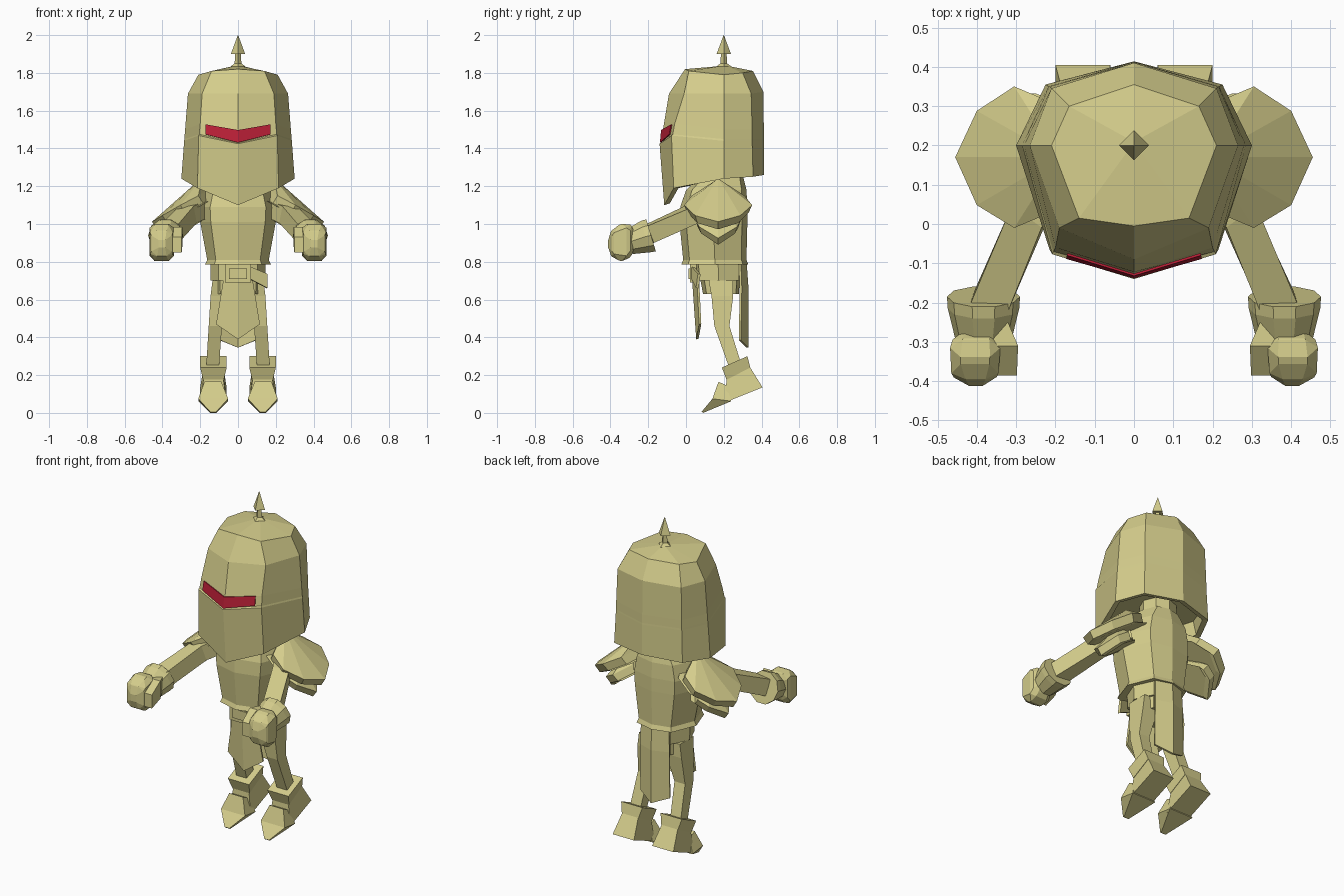
import bpy, bmesh, math
from mathutils import Vector


def material(name, rgb):
    m = bpy.data.materials.new(name)
    m.diffuse_color = (*rgb, 1)
    return m


TAN = material("pale brass", (0.66, 0.61, 0.26))
RED = material("visor red", (0.50, 0.014, 0.038))


def loft(name, rings, mat=TAN, closed=True, thick=0.0):
    """Skin a list of equal-length point rings; open strips may get a thickness."""
    bm = bmesh.new()
    vs = [[bm.verts.new(p) for p in r] for r in rings]
    n = len(rings[0])
    for a, b in zip(vs, vs[1:]):
        for i in range(n if closed else n - 1):
            j = (i + 1) % n
            bm.faces.new((a[i], a[j], b[j], b[i]))
    if closed:
        bm.faces.new(vs[0])
        bm.faces.new(vs[-1])
    bmesh.ops.recalc_face_normals(bm, faces=bm.faces)
    me = bpy.data.meshes.new(name)
    bm.to_mesh(me)
    bm.free()
    ob = bpy.data.objects.new(name, me)
    bpy.context.collection.objects.link(ob)
    me.materials.append(mat)
    if thick:
        mod = ob.modifiers.new("thickness", 'SOLIDIFY')
        mod.thickness = thick
        mod.offset = 0
    return ob


def sym(half):
    """Full ring from its x >= 0 half, listed front centre to back centre."""
    return half + [(-x, y, z) for x, y, z in reversed(half[1:-1])]


def quad(s, x0, x1, a, b):
    """Four-point section between two (y, z) points; s mirrors it."""
    return [(s * x0, *a), (s * x1, *a), (s * x1, *b), (s * x0, *b)]


def circle(c, r, axis, n, spin=0.0):
    c, axis = Vector(c), Vector(axis).normalized()
    u = Vector((0, 0, 1)).cross(axis) if abs(axis.z) < 0.9 else Vector((1, 0, 0))
    u.normalize()
    w = axis.cross(u)
    return [c + u * r * math.cos(spin + t * math.tau / n) + w * r * math.sin(spin + t * math.tau / n)
            for t in range(n)]


def box(name, x0, x1, y0, y1, z0, z1):
    return loft(name, [quad(1, x0, x1, (y0, z), (y1, z)) for z in (z0, z1)])


def strip(name, rows, mat=TAN, thick=0.012):
    """V-folded panel: each row is centre (y, z), then edge (x, y, z)."""
    return loft(name, [[(-x, ye, ze), (0, yc, zc), (x, ye, ze)]
                       for (yc, zc), (x, ye, ze) in rows], mat, False, thick)


# Helmet: eight-sided shell with jutting lower mask and hollow underside
loft("helmet", [sym(h) for h in [
    [(0, 0.17, 1.835), (0.02, 0.18, 1.835), (0.03, 0.2, 1.835), (0.02, 0.22, 1.835), (0, 0.23, 1.835)],
    [(0, -0.005, 1.82), (0.14, 0.015, 1.81), (0.21, 0.2, 1.79), (0.165, 0.30, 1.80), (0, 0.355, 1.81)],
    [(0, -0.09, 1.69), (0.19, -0.01, 1.69), (0.265, 0.2, 1.69), (0.21, 0.345, 1.69), (0, 0.41, 1.70)],
    [(0, -0.122, 1.50), (0.2, -0.06, 1.53), (0.28, 0.2, 1.5), (0.215, 0.35, 1.5), (0, 0.412, 1.5)],
    [(0, -0.126, 1.43), (0.205, -0.07, 1.475), (0.284, 0.2, 1.45), (0.217, 0.35, 1.45), (0, 0.412, 1.45)],
    [(0, -0.14, 1.425), (0.208, -0.077, 1.468), (0.285, 0.2, 1.44), (0.217, 0.35, 1.44), (0, 0.413, 1.44)],
    [(0, -0.115, 1.10), (0.215, -0.065, 1.19), (0.30, 0.2, 1.24), (0.225, 0.355, 1.25), (0, 0.414, 1.26)],
    [(0, -0.085, 1.11), (0.19, -0.04, 1.19), (0.27, 0.2, 1.245), (0.205, 0.33, 1.255), (0, 0.385, 1.265)],
    [(0, -0.085, 1.32), (0.18, -0.04, 1.32), (0.25, 0.2, 1.32), (0.2, 0.33, 1.32), (0, 0.385, 1.32)],
]])
strip("visor_slit", [((-0.129, 1.497), (0.17, -0.077, 1.527)),
                     ((-0.135, 1.431), (0.172, -0.086, 1.474))], RED, 0.006)

# Helmet spike
loft("spike", [circle((0, 0.2, z), r, (0, 0, 1), 4) for r, z in
               [(0.038, 1.815), (0.038, 1.835), (0.018, 1.85), (0.015, 1.90), (0.038, 1.90), (0.001, 2.0)]])

# Torso with flared hem
def body(hw, y0, y1, z, dz=0.0):
    d = y1 - y0
    return sym([(0, y0, z - dz), (hw * 0.72, y0 + d * 0.1, z), (hw, y0 + d * 0.5, z),
                (hw * 0.65, y0 + d * 0.92, z), (0, y1, z)])


loft("torso", [body(*a) for a in [
    (0.175, -0.025, 0.33, 0.785), (0.163, -0.015, 0.32, 0.81), (0.2, -0.035, 0.325, 1.01),
    (0.205, -0.03, 0.325, 1.09), (0.18, 0.0, 0.32, 1.18), (0.11, 0.08, 0.30, 1.26)]])
loft("neck", [circle((0, 0.2, z), 0.1, (0, 0, 1), 8) for z in (1.2, 1.4)])

# Hips, belt, buckle and strap end
loft("hips", [body(0.13, 0.09, 0.28, 0.63), body(0.135, 0.06, 0.29, 0.79)])
loft("belt", [body(0.145, 0.045, 0.30, 0.70), body(0.145, 0.04, 0.30, 0.80)])
box("buckle", -0.07, 0.07, 0.022, 0.055, 0.69, 0.785)
box("buckle_center", -0.047, 0.047, 0.014, 0.03, 0.71, 0.765)
loft("strap_end", [[(0.06, 0.035, 0.775), (0.155, 0.07, 0.735)],
                   [(0.06, 0.035, 0.71), (0.155, 0.06, 0.66)]], closed=False, thick=0.015)

# Hanging cloths, folded along the middle and pointed at the bottom
strip("front_cloth", [((0.04, 0.75), (0.07, 0.06, 0.75)), ((0.04, 0.68), (0.08, 0.065, 0.68)),
                      ((0.06, 0.39), (0.115, 0.075, 0.47))])
strip("back_cloth", [((0.315, 0.80), (0.09, 0.285, 0.80)), ((0.325, 0.66), (0.095, 0.29, 0.66)),
                     ((0.325, 0.345), (0.095, 0.285, 0.385))])

for s, side in ((1, "left"), (-1, "right")):
    # Legs
    loft(side + "_leg", [quad(s, x0, x1, (y0, z), (y1, z)) for x0, x1, y0, y1, z in [
        (0.03, 0.135, 0.12, 0.25, 0.70), (0.045, 0.145, 0.135, 0.25, 0.62),
        (0.085, 0.155, 0.15, 0.23, 0.46), (0.1, 0.168, 0.225, 0.295, 0.25)]])
    # Boots: cuff, heel block and pointed toe cap
    loft(side + "_boot_cuff", [quad(s, 0.06, 0.2, (0.19, 0.24), (0.325, 0.30)),
                               quad(s, 0.075, 0.185, (0.215, 0.175), (0.34, 0.24))])
    loft(side + "_boot_heel", [quad(s, 0.078, 0.182, (0.215, 0.18), (0.337, 0.245)),
                               quad(s, 0.06, 0.2, (0.205, 0.055), (0.405, 0.135))])
    loft(side + "_boot_toe", [quad(s, 0.088, 0.178, (0.172, 0.165), (0.215, 0.145)),
                              quad(s, 0.052, 0.21, (0.14, 0.075), (0.24, 0.062)),
                              quad(s, 0.115, 0.147, (0.083, 0.006), (0.09, 0.0))])

    # Shoulder pad: fan-shaped dome with a thick rim, plus a smaller one below
    def pad(name, rim, apex, drop):
        top = [(s * x, y, z) for x, y, z in rim]
        tip = [(s * (apex[0] + 0.05 * (x - apex[0])), apex[1] + 0.05 * (y - apex[1]), apex[2])
               for x, y, z in rim]
        low = [(s * (x - 0.025), 0.17 + (y - 0.17) * 0.9, z - drop) for x, y, z in rim]
        inner = [(x - s * 0.03, y, z + 0.01) for x, y, z in low]
        loft(name, [tip, top, low, inner])

    pad(side + "_shoulder_pad",
        [(0.455, 0.17, 1.012), (0.40, 0.288, 1.045), (0.305, 0.35, 1.10), (0.21, 0.31, 1.15),
         (0.16, 0.17, 1.18), (0.21, 0.03, 1.15), (0.305, -0.01, 1.10), (0.40, 0.048, 1.045)],
        (0.19, 0.17, 1.235), 0.04)
    pad(side + "_lower_shoulder_pad",
        [(0.40, 0.17, 0.925), (0.34, 0.27, 0.985), (0.28, 0.29, 1.02), (0.20, 0.17, 1.07),
         (0.28, 0.05, 1.02), (0.34, 0.07, 0.985)],
        (0.27, 0.17, 1.10), 0.035)

    # Arm: square tube bent at the elbow
    loft(side + "_arm", [circle((s * x, y, z), r, (s * dx, dy, dz), 4, math.pi / 4)
                         for x, y, z, r, dx, dy, dz in [
        (0.17, 0.18, 1.09, 0.065, 1, -1, -0.3), (0.265, 0.03, 1.05, 0.066, 0.7, -1, -0.4),
        (0.365, -0.2, 0.945, 0.068, 0.3, -1, -0.4)]])

    # Gauntlet: flared cuff, fist and thumb
    ax = (0, -1, -0.3)
    loft(side + "_gauntlet_cuff", [circle((s * 0.383, y, z), r, ax, 10) for y, z, r in
                                   [(-0.185, 0.94, 0.093), (-0.215, 0.933, 0.091), (-0.30, 0.905, 0.07)]])
    fist = loft(side + "_fist", [quad(s, x0, x1, (y, z0), (y, z1)) for x0, x1, y, z0, z1 in [
        (0.345, 0.455, -0.27, 0.86, 0.98), (0.34, 0.468, -0.315, 0.80, 1.01),
        (0.345, 0.465, -0.38, 0.81, 0.985), (0.36, 0.445, -0.412, 0.85, 0.94)]])
    bev = fist.modifiers.new("rounding", 'BEVEL')
    bev.width = 0.025
    bev.segments = 1
    loft(side + "_thumb", [quad(s, x0, x1, (y, z0), (y, z1)) for x0, x1, y, z0, z1 in [
        (0.325, 0.37, -0.24, 0.91, 0.98), (0.295, 0.37, -0.31, 0.88, 0.985),
        (0.298, 0.35, -0.385, 0.85, 0.93)]])
